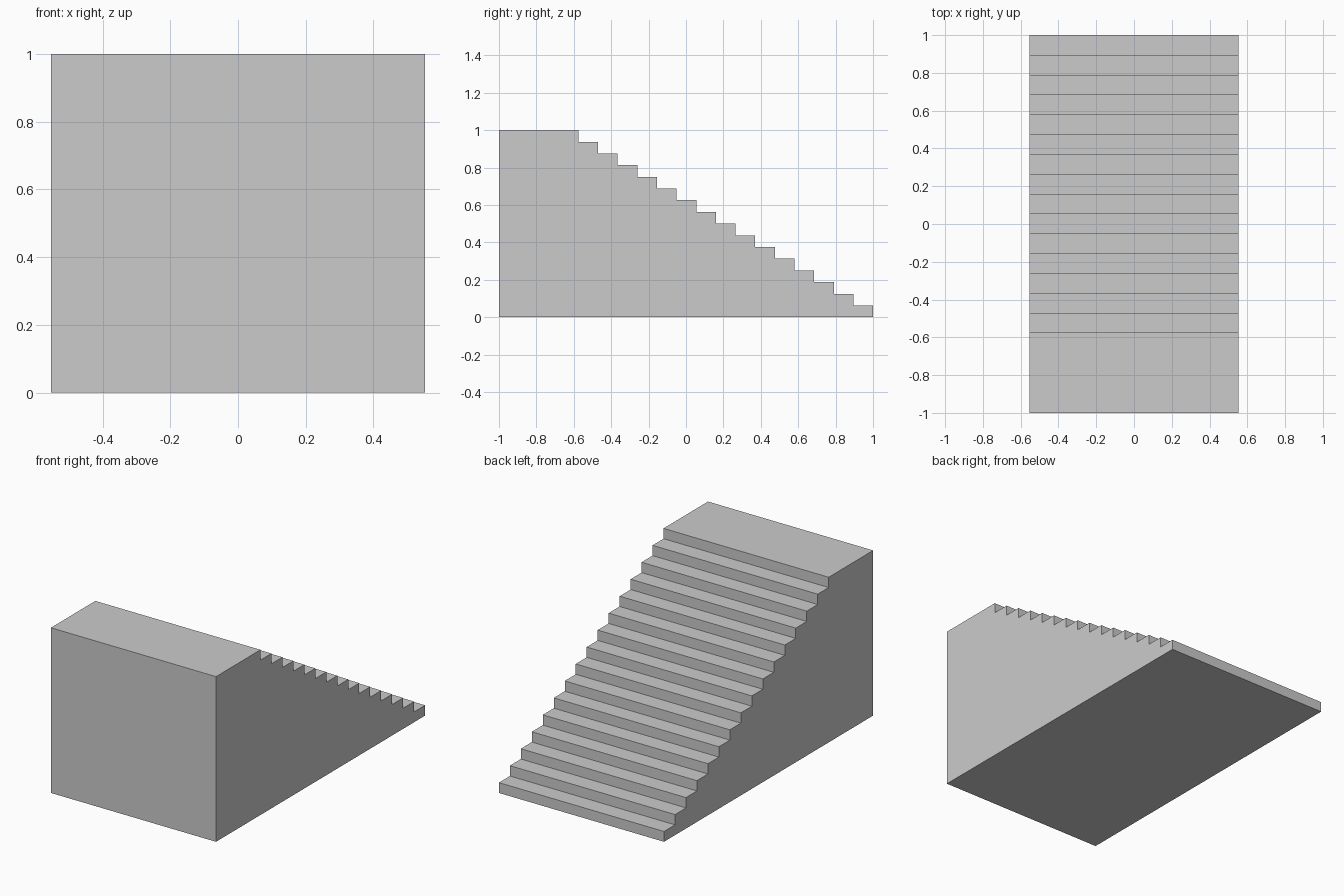
import bpy
import bmesh

if "Cube" in bpy.data.objects:
    bpy.data.objects.remove(bpy.data.objects["Cube"])

STEPS = 16
HALF_WIDTH = 0.553
RISE = 1.0 / STEPS
TREAD = 0.105

# Side profile (y, z): back foot, then a riser and a tread per step
profile = [(-1.0, 0.0)]
for i in range(STEPS):
    y = 1.0 - i * TREAD
    profile += [(y, i * RISE), (y, (i + 1) * RISE)]
profile.append((-1.0, 1.0))

# Extrude the profile across the width
bm = bmesh.new()
side = bm.faces.new([bm.verts.new((-HALF_WIDTH, y, z)) for y, z in profile])
result = bmesh.ops.extrude_face_region(bm, geom=[side], use_keep_orig=True)
moved = [v for v in result["geom"] if isinstance(v, bmesh.types.BMVert)]
bmesh.ops.translate(bm, verts=moved, vec=(2 * HALF_WIDTH, 0, 0))
bmesh.ops.recalc_face_normals(bm, faces=bm.faces)

# Solid staircase with landing
mesh = bpy.data.meshes.new("staircase")
bm.to_mesh(mesh)
bm.free()
staircase = bpy.data.objects.new("staircase", mesh)
bpy.context.collection.objects.link(staircase)
